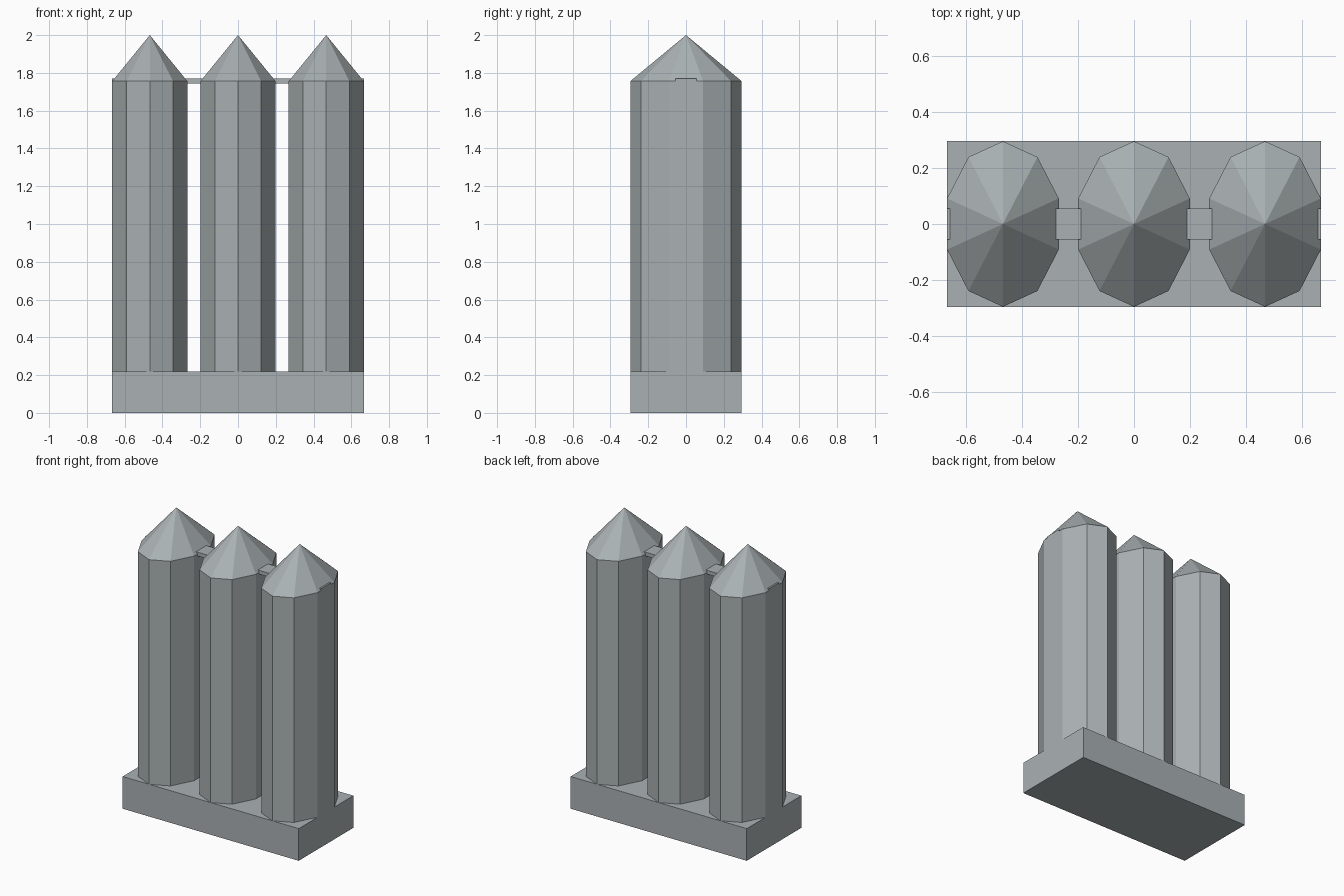
import bpy, bmesh, math
from mathutils import Matrix

if "Cube" in bpy.data.objects:
    bpy.data.objects.remove(bpy.data.objects["Cube"])

stone = bpy.data.materials.new("grey stone")
stone.diffuse_color = (0.40, 0.44, 0.45, 1)
stone.use_nodes = True
stone.node_tree.nodes["Principled BSDF"].inputs["Base Color"].default_value = stone.diffuse_color


def finish(name, bm):
    bmesh.ops.recalc_face_normals(bm, faces=bm.faces[:])
    me = bpy.data.meshes.new(name)
    bm.to_mesh(me)
    bm.free()
    me.materials.append(stone)
    ob = bpy.data.objects.new(name, me)
    bpy.context.collection.objects.link(ob)
    return ob


def box(name, size, z0):
    bm = bmesh.new()
    bmesh.ops.create_cube(bm, size=1)
    bmesh.ops.scale(bm, vec=size, verts=bm.verts)
    bmesh.ops.translate(bm, vec=(0, 0, z0 + size[2] / 2), verts=bm.verts)
    return finish(name, bm)


def post(name, x, rx=0.2092, ry=0.295, z0=0.22, z1=1.756, top=2.0, sides=10):
    # ten-sided oval shaft with a pointed cap
    bm = bmesh.new()
    ang = [math.pi / 2 + 2 * math.pi * i / sides for i in range(sides)]
    low, high = ([bm.verts.new((x + rx * math.cos(a), ry * math.sin(a), z)) for a in ang]
                 for z in (z0, z1))
    tip = bm.verts.new((x, 0, top))
    bm.faces.new(low[::-1])
    for i in range(sides):
        j = (i + 1) % sides
        bm.faces.new((low[i], low[j], high[j], high[i]))
        bm.faces.new((high[i], high[j], tip))
    return finish(name, bm)


# plinth
box("base", (1.332, 0.59, 0.22), 0)
# three pointed posts
for name, x in (("left_post", -0.467), ("middle_post", 0), ("right_post", 0.467)):
    post(name, x)
# thin rail through the tops of the posts
box("rail", (1.332, 0.11, 0.026), 1.743)
